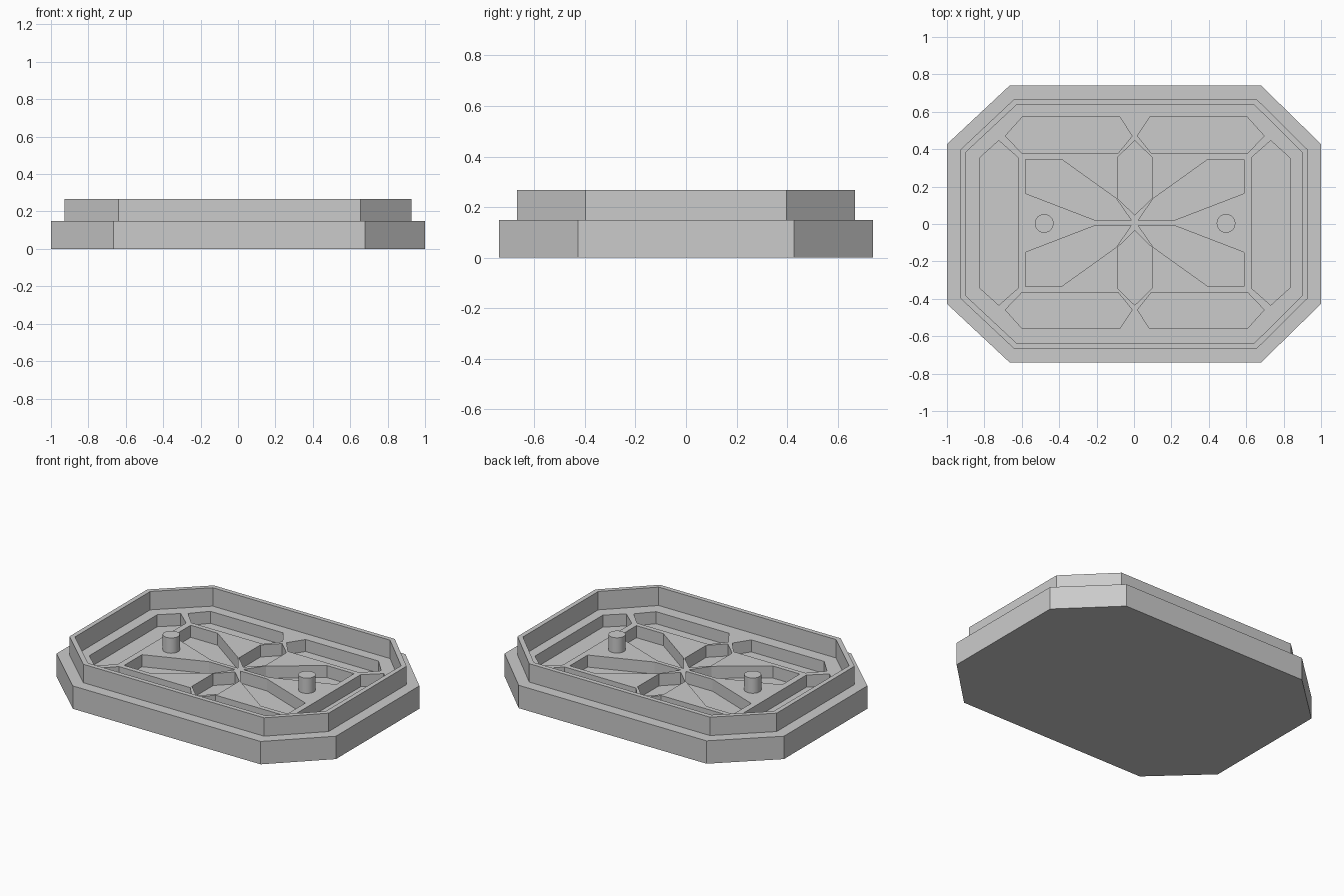
import bpy
import bmesh
from math import radians

cube = bpy.data.objects.get("Cube")
if cube:
    bpy.data.objects.remove(cube, do_unlink=True)

BASE_TOP, RIM_TOP, POCKET_FLOOR, PEG_TOP = 0.148, 0.267, 0.07, 0.247

grey = bpy.data.materials.new("plain grey")
grey.use_nodes = True
colour = (0.6, 0.6, 0.6, 1)
grey.diffuse_color = colour
grey.node_tree.nodes["Principled BSDF"].inputs["Base Color"].default_value = colour


def make_object(name, bm):
    bmesh.ops.recalc_face_normals(bm, faces=bm.faces[:])
    mesh = bpy.data.meshes.new(name)
    bm.to_mesh(mesh)
    bm.free()
    mesh.materials.append(grey)
    obj = bpy.data.objects.new(name, mesh)
    bpy.context.collection.objects.link(obj)
    return obj


def octagon(bm, half_x, half_y, flat_x, flat_y, z):
    """Ring of a rectangle with cut corners."""
    corners = [(half_x, flat_y), (flat_x, half_y), (-flat_x + 0.015, half_y), (-half_x, flat_y),
               (-half_x, -flat_y), (-flat_x + 0.015, -half_y), (flat_x, -half_y), (half_x, -flat_y)]
    return [bm.verts.new((x, y, z)) for x, y in corners]


# Tray body: stepped octagonal base with a raised rim, as one closed solid
outer = (1.0, 0.74, 0.68, 0.427)
rim = (0.928, 0.668, 0.655, 0.398)
inner = (0.898, 0.638, 0.642, 0.385)
bm = bmesh.new()
rings = [octagon(bm, *shape, z) for shape, z in (
    (outer, 0), (outer, BASE_TOP), (rim, BASE_TOP),
    (rim, RIM_TOP), (inner, RIM_TOP), (inner, BASE_TOP))]
bm.faces.new(rings[0])
bm.faces.new(rings[-1])
for low, high in zip(rings, rings[1:]):
    for i in range(len(low)):
        j = (i + 1) % len(low)
        bm.faces.new((low[i], low[j], high[j], high[i]))
tray = make_object("tray_body", bm)

# Pocket outlines, drawn in one quarter and mirrored about the pocket centre
long_pocket = [(0.014, 0.465), (0.08, 0.565), (0.602, 0.565),
               (0.692, 0.465), (0.602, 0.371), (0.09, 0.371)]
wedge_pocket = [(0.018, 0.013), (0.208, 0.013), (0.585, 0.158),
                (0.585, 0.34), (0.392, 0.34), (0.1, 0.131)]
middle_pocket = [(0, 0.042), (0.093, 0.132), (0.093, 0.35),
                 (0, 0.44), (-0.093, 0.35), (-0.093, 0.132)]
end_pocket = [(0.625, 0.35), (0.727, 0.44), (0.83, 0.347),
              (0.83, -0.347), (0.727, -0.44), (0.625, -0.35)]
CENTRE_X, CENTRE_Y = 0.004, 0.006


def add_pocket(bm, outline, sx, sy):
    rings = [[bm.verts.new((CENTRE_X + sx * x, CENTRE_Y + sy * y, z)) for x, y in outline]
             for z in (POCKET_FLOOR, BASE_TOP + 0.05)]
    bm.faces.new(rings[0])
    bm.faces.new(rings[1])
    for i in range(len(outline)):
        j = (i + 1) % len(outline)
        bm.faces.new((rings[0][i], rings[0][j], rings[1][j], rings[1][i]))


bm = bmesh.new()
for sx in (1, -1):
    add_pocket(bm, end_pocket, sx, 1)
    add_pocket(bm, middle_pocket, 1, sx)
    for sy in (1, -1):
        add_pocket(bm, long_pocket, sx, sy)
        add_pocket(bm, wedge_pocket, sx, sy)
cutter = make_object("pocket_cutter", bm)
cutter.hide_render = True

# Sink the pockets into the tray floor
cut = tray.modifiers.new("pockets", "BOOLEAN")
cut.operation = "DIFFERENCE"
cut.solver = "EXACT"
cut.object = cutter
bpy.context.view_layer.objects.active = tray
bpy.ops.object.modifier_apply(modifier=cut.name)
bpy.data.objects.remove(cutter, do_unlink=True)

# Two round locating pegs standing on the floor
for name, x in (("left_peg", 0.492), ("right_peg", -0.48)):
    bpy.ops.mesh.primitive_cylinder_add(
        vertices=32, radius=0.05, depth=PEG_TOP - BASE_TOP + 0.01,
        location=(x, 0.003, (PEG_TOP + BASE_TOP - 0.01) / 2))
    peg = bpy.context.object
    peg.name = name
    peg.data.materials.append(grey)
    bpy.ops.object.shade_smooth_by_angle(angle=radians(30))
